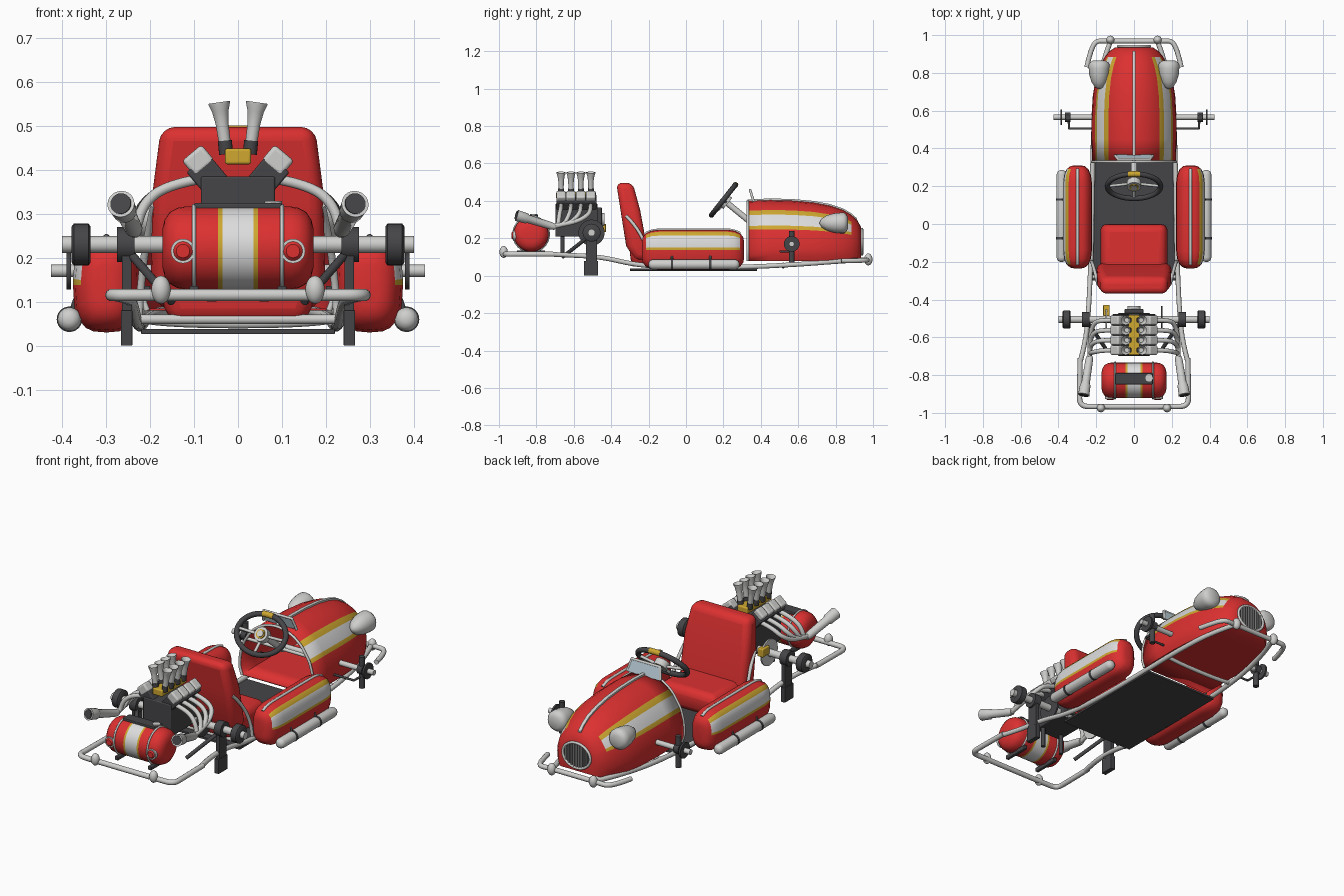
import bpy, bmesh, math
from mathutils import Vector, Matrix

if "Cube" in bpy.data.objects:
    bpy.data.objects.remove(bpy.data.objects["Cube"])


def material(name, r, g, b):
    m = bpy.data.materials.new(name)
    m.use_nodes = True
    m.diffuse_color = (r, g, b, 1)
    m.node_tree.nodes["Principled BSDF"].inputs["Base Color"].default_value = (r, g, b, 1)
    return m


RED = material("red paint", .72, .03, .03)
WHITE = material("white stripe", .72, .72, .72)
YELLOW = material("yellow trim", .62, .39, .03)
DARK = material("dark metal", .06, .06, .065)
SILVER = material("silver metal", .62, .62, .61)
GLASS = material("pale glass", .5, .63, .7)
PAINT = [RED, WHITE, YELLOW]


def finish(name, bm, mats, bevel=0):
    bmesh.ops.recalc_face_normals(bm, faces=bm.faces)
    me = bpy.data.meshes.new(name)
    bm.to_mesh(me)
    bm.free()
    for m in mats:
        me.materials.append(m)
    me.polygons.foreach_set("use_smooth", [True] * len(me.polygons))
    me.set_sharp_from_angle(angle=math.radians(40))
    ob = bpy.data.objects.new(name, me)
    bpy.context.collection.objects.link(ob)
    if bevel:
        mod = ob.modifiers.new("Bevel", 'BEVEL')
        mod.width, mod.segments, mod.limit_method = bevel, 4, 'ANGLE'
        mod.angle_limit = math.radians(40)
    return ob


def loft(name, rings, mats, rule=None, caps=(True, True), bevel=0):
    bm = bmesh.new()
    rows = [[bm.verts.new(p) for p in ring] for ring in rings]
    n = len(rows[0])
    for i, (a, b) in enumerate(zip(rows, rows[1:])):
        for j in range(n):
            k = (j + 1) % n
            f = bm.faces.new((a[j], a[k], b[k], b[j]))
            f.material_index = rule(i, j) if rule else 0
    for cap, row in zip(caps, (rows[0], rows[-1])):
        if cap:
            bm.faces.new(row)
    return finish(name, bm, mats, bevel)


def lathe(name, mat, a, b, profile=((0, 1), (1, 1)), r=1, sides=24, mats=None, rule=None):
    # round part from a to b; the profile holds (fraction of length, radius factor)
    a, b = Vector(a), Vector(b)
    rot = (b - a).to_track_quat('Z', 'Y')
    turn = [2 * math.pi * k / sides for k in range(sides)]
    rings = [[a.lerp(b, t) + rot @ Vector((f * r * math.cos(q), f * r * math.sin(q), 0)) for q in turn]
             for t, f in profile]
    return loft(name, rings, mats or [mat], rule)


ROUND = [(.5 - .5 * math.cos(k * math.pi / 10), max(.02, math.sin(k * math.pi / 10))) for k in range(11)]
CAPSULE = [(0, .3), (.01, .7), (.03, .92), (.05, 1), (.95, 1), (.97, .92), (.99, .7), (1, .3)]


def tube(name, mat, pts, r, cyclic=False):
    cu = bpy.data.curves.new(name, 'CURVE')
    cu.dimensions, cu.bevel_depth, cu.bevel_resolution, cu.use_fill_caps = '3D', r, 3, True
    sp = cu.splines.new('NURBS')
    sp.points.add(len(pts) - 1)
    for p, co in zip(sp.points, pts):
        p.co = (*co, 1)
    sp.order_u, sp.resolution_u = 3, 6
    sp.use_endpoint_u, sp.use_cyclic_u = not cyclic, cyclic
    cu.materials.append(mat)
    ob = bpy.data.objects.new(name, cu)
    bpy.context.collection.objects.link(ob)


def box(name, mat, centre, size, bevel=.006, tilt=0):
    bm = bmesh.new()
    mx = Matrix.Translation(centre) @ Matrix.Rotation(tilt, 4, 'Y') @ Matrix.Diagonal((*size, 1))
    bmesh.ops.create_cube(bm, size=1, matrix=mx)
    finish(name, bm, [mat], bevel)


def slabs(name, mat, levels, bevel):
    rings = [[(-w, y0, z), (w, y0, z), (w, y1, z), (-w, y1, z)] for z, w, y0, y1 in levels]
    loft(name, rings, [mat], bevel=bevel)


# Hood shell with floor, open at the back: sections as (y, half width, top, widest height, bottom)
hood = [(.33, .222, .4, .14, .08), (.45, .225, .405, .14, .08), (.57, .225, .402, .14, .08),
        (.68, .218, .392, .14, .08), (.77, .203, .375, .14, .08), (.84, .178, .352, .14, .08),
        (.885, .155, .325, .145, .082), (.915, .13, .298, .15, .086), (.935, .1, .262, .155, .096)]
half = [0, 12, 24, 29, 45, 53, 64, 76]
arch = half + [90] + [180 - a for a in reversed(half)]


def hood_ring(y, w, top, mid, low):
    pts = [(w * math.cos(math.radians(a)), y, mid + (top - mid) * math.sin(math.radians(a))) for a in arch]
    ends = [(f * w, y, mid + (low - mid) * t) for f, t in ((.93, 1), (.985, .5))]
    return ends + pts + [(-x, q, z) for x, q, z in reversed(ends)]


def hood_rule(i, j):
    return 0 if i > 5 else {4: 2, 5: 1, 6: 2}.get(min(j, 19 - j), 0)


shell = loft("hood", [hood_ring(*h) for h in hood], PAINT, hood_rule, caps=(False, True))
wall = shell.modifiers.new("Thickness", 'SOLIDIFY')
wall.thickness, wall.material_offset = .006, -2
tube("hood_rear_trim", SILVER, hood_ring(*hood[0]), .007)
loft("hood_centre_strip", [[(x, h[0], h[2] + z) for x, z in ((-.009, -.004), (.009, -.004), (.009, .008), (-.009, .008))]
                           for h in hood[:-1]], [SILVER])
# Oval grille with upright bars
oval = [2 * math.pi * k / 28 for k in range(28)]
loft("grille_back", [[(.078 * math.cos(q), y, .182 + .064 * math.sin(q)) for q in oval] for y in (.93, .94)], [DARK])
tube("grille_rim", SILVER, [(.083 * math.cos(q), .941, .182 + .068 * math.sin(q)) for q in oval], .007, True)
for k in range(-4, 5):
    h = .062 * math.sqrt(1 - (k / 5) ** 2)
    lathe("grille_bar", SILVER, (k * .0155, .943, .182 - h), (k * .0155, .943, .182 + h), r=.0035, sides=8)
# Windscreen
panes = [[(x, y, z) for x, z, y in ((-.1, .395, .362), (.1, .395, .362), (.085, .458, .343), (-.085, .458, .343))]]
panes.append([(x, y + .005, z) for x, y, z in panes[0]])
loft("windscreen", panes, [GLASS])
tube("windscreen_frame", SILVER, [panes[0][k] for k in (0, 0, 3, 3, 2, 2, 1, 1)], .007)

# Steering wheel, spokes, hub and column
C, U, V = Vector((0, .2, .405)), Vector((.142, 0, 0)), Vector((0, .065, .082))
AXIS = Vector((0, .77, -.63))
rim = [C + U * math.cos(q) + V * math.sin(q) for q in oval]
tube("steering_wheel_rim", DARK, rim, .014, True)
tube("wheel_top_mark", YELLOW, rim[6:9], .0155)
for a in (0, 180, 270):
    q = math.radians(a)
    tube("wheel_spoke", SILVER, [C + AXIS * .02, C + U * math.cos(q) + V * math.sin(q)], .008)
lathe("wheel_hub", SILVER, C + AXIS * .03, C - AXIS * .005, r=.038)
lathe("wheel_hub_ring", YELLOW, C, C - AXIS * .01, r=.024)
lathe("wheel_hub_cap", SILVER, C, C - AXIS * .014, r=.017)
lathe("steering_column", SILVER, C, C + AXIS * .24, r=.016)
tube("column_support", SILVER, [(-.18, .34, .28), (.18, .34, .28)], .009)

# Seat and floor
slabs("seat_back", RED, [(.08, .18, -.27, -.2), (.16, .198, -.32, -.21), (.35, .194, -.35, -.245),
                         (.497, .175, -.373, -.285)], .032)
slabs("seat_cushion", RED, [(.05, .155, -.29, -.02), (.12, .178, -.3, 0), (.18, .166, -.3, -.008)], .035)
box("floor_pan", DARK, (0, .04, .032), (.44, .68, .012), .002)

# Chassis cross tubes
tube("rear_cross_tube", SILVER, [(-.22, -.28, .06), (.22, -.28, .06)], .011)
tube("front_cross_tube", SILVER, [(-.21, .52, .06), (-.15, .52, .05), (.15, .52, .05), (.21, .52, .06)], .011)
# Bumpers
tube("front_bumper", SILVER, [(-.25, .83, .08), (-.235, .9, .08), (-.205, .97, .083), (-.15, .968, .085), (.15, .968, .085),
                              (.205, .97, .083), (.235, .9, .08), (.25, .83, .08)], .013)
tube("rear_bumper", SILVER, [(-.285, -.71, .115), (-.288, -.88, .115), (-.288, -.965, .115), (-.2, -.967, .115),
                             (.2, -.967, .115), (.288, -.965, .115), (.288, -.88, .115), (.285, -.71, .115)], .014)

# Side pod sections: squarish outline, stripe on the outer side
upper = [0, 3, 20, 38, 60, 75, 90]
pod_angles = upper + [105, 120, 142, 160, 180, 200, 218, 240, 255, 270, 285, 300, 322, 340]


def power(v, e):
    return math.copysign(abs(v) ** e, v)


def pod_ring(s, y, f):
    pts = []
    for a in pod_angles:
        c, d = math.cos(math.radians(a)), math.sin(math.radians(a))
        pts.append((s * (.299 + .076 * f * power(c, .7)), y, .138 + .108 * (.25 + .75 * f) * power(d, .7)))
    return pts


def pod_rule(i, j):
    return {0: 2, 1: 1, 2: 1, 3: 2}.get(j, 0) if 1 < i < 7 else 0


pod_path = [(-.235, .25), (-.231, .5), (-.215, .76), (-.185, .93), (-.14, 1), (.22, 1), (.26, .93), (.29, .76),
            (.306, .5), (.31, .25)]
for s in (-1, 1):
    loft("side_pod", [pod_ring(s, y, f) for y, f in pod_path], PAINT, pod_rule)
    tube("pod_top_strip", SILVER, [(s * .299, y, .138 + .108 * (.25 + .75 * f)) for y, f in pod_path[2:8]], .008)
    lathe("side_pipe", SILVER, (s * .383, -.2, .06), (s * .383, .285, .06), CAPSULE, .027)
    for y in (-.075, .13):
        lathe("side_pipe_band", DARK, (s * .383, y - .006, .06), (s * .383, y + .006, .06), r=.029)
        tube("side_pipe_bracket", DARK, [(s * .383, y, .06), (s * .368, y, .105)], .007)
    # Main rail from the rear loop to the nose
    tube("frame_rail", SILVER, [(s * .285, -.73, .115), (s * .255, -.62, .11), (s * .24, -.45, .1), (s * .232, -.28, .06),
                                (s * .225, -.1, .045), (s * .22, .3, .045), (s * .21, .6, .06), (s * .17, .85, .08),
                                (s * .125, .965, .085)], .013)
    tube("seat_strut", SILVER, [(s * .19, -.32, .32), (s * .22, -.2, .2), (s * .225, -.2, .06)], .009)
    for y, x, z in ((.975, .125, .087), (-.975, .175, .127)):
        lathe("overrider", SILVER, (s * x, y, z - .032), (s * x, y, z + .032), ROUND, .022)
    # Headlamp
    lathe("headlamp", SILVER, (s * .185, .715, .282), (s * .185, .866, .282),
          [(0, .1), (.07, .42), (.25, .74), (.5, .94), (.72, 1), (.86, 1), (.94, .85), (1, .55)], .055)
    # Front axle end
    lathe("front_axle", SILVER, (0, .565, .17), (s * .425, .565, .17), r=.014)
    lathe("front_hub", DARK, (s * .335, .565, .17), (s * .365, .565, .17), r=.026)
    lathe("front_disc", DARK, (s * .38, .565, .17), (s * .39, .565, .17), r=.042)
    lathe("front_kingpin", DARK, (s * .35, .565, .07), (s * .35, .565, .24), r=.015)
    tube("steering_arm", DARK, [(s * .345, .565, .13), (s * .345, .505, .13), (s * .34, .505, .13), (s * .2, .505, .13)], .006)
    # Rear axle end
    lathe("rear_axle", SILVER, (0, -.505, .23), (s * .4, -.505, .23), r=.019)
    lathe("rear_outer_hub", DARK, (s * .335, -.505, .23), (s * .378, -.505, .23), [(0, .85), (.12, 1), (.88, 1), (1, .85)], .048)
    lathe("rear_inner_hub", DARK, (s * .235, -.505, .23), (s * .275, -.505, .23), r=.04)
    lathe("rear_disc", SILVER if s < 0 else DARK, (s * .142, -.505, .23), (s * .15, -.505, .23), r=.07, sides=32)
    box("rear_leg", DARK, (s * .253, -.505, .115), (.022, .06, .21), .002)
    box("rear_foot", DARK, (s * .253, -.508, .04), (.026, .076, .08), .002)
    tube("engine_strut", DARK, [(s * .245, -.52, .21), (s * .15, -.66, .1)], .01)
    tube("engine_post", DARK, [(s * .06, -.66, .1), (s * .06, -.66, .28)], .011)
    # Cylinder bank, covers and intake trumpets
    box("cylinder_bank", DARK, (s * .068, -.585, .386), (.065, .215, .075), .005, s * .7)
    for k in range(4):
        y = -.668 + k * .053
        box("bank_cover", SILVER, (s * .09, y, .42), (.058, .051, .048), .009, s * .7)
        lathe("trumpet_collar", DARK, (s * .027, y, .435), (s * .03, y, .466), r=.016, sides=16)
        lathe("intake_trumpet", SILVER, (s * .03, y, .46), (s * .043, y, .553),
              [(0, .55), (.5, .6), (.78, .76), (.94, .97), (1, 1), (.97, .85), (.6, .5)], .025, 18)
        tube("exhaust_header", SILVER, [(s * .09, y, .378), (s * .16, y, .365), (s * .215, y - .01, .325),
                                        (s * .235, .5 * y - .35, .255 + .008 * k), (s * .236, -.72, .265)], .012)
    lathe("exhaust_megaphone", SILVER, (s * .234, -.7, .26), (s * .266, -.905, .322),
          [(0, .5), (.1, .65), (.7, .72), (.74, .9), (.95, .95), (1, 1)], .031)
    lathe("exhaust_mouth", DARK, (s * .266, -.904, .322), (s * .267, -.908, .323), r=.024)
    # Tail lamp, tank strap and stand
    lathe("tail_lamp_rim", SILVER, (s * .125, -.9, .215), (s * .125, -.926, .215), r=.028)
    lathe("tail_lamp", RED, (s * .125, -.9, .215), (s * .125, -.932, .215), [(0, 1), (.8, 1), (1, .7)], .022)
    tube("tank_strap", SILVER, [(s * .1, -.828 + .096 * math.cos(q), .222 + .096 * math.sin(q)) for q in oval], .005, True)
    box("tank_stand", DARK, (s * .1, -.828, .125), (.02, .15, .022), .004)

# Engine core
box("engine_block", DARK, (0, -.585, .297), (.168, .226, .176), .005)
box("engine_front_cover", DARK, (0, -.465, .29), (.1, .03, .15), .006)
lathe("engine_pulley", SILVER, (0, -.455, .3), (0, -.435, .3), r=.035)
box("intake_manifold", YELLOW, (0, -.588, .43), (.06, .212, .036), .006)
box("brake_caliper", YELLOW, (-.146, -.458, .255), (.034, .06, .045), .005)
# Fuel tank with stripes by position along its length
tank = [(0, .45), (.015, .68), (.05, .87), (.1, .97), (.15, 1), (.369, 1), (.397, 1), (.603, 1), (.631, 1),
        (.85, 1), (.9, .97), (.95, .87), (.985, .68), (1, .45)]
lathe("fuel_tank", RED, (-.172, -.828, .222), (.172, -.828, .222), tank, .094, 32, PAINT,
      lambda i, j: {5: 2, 6: 1, 7: 2}.get(i, 0))
box("tank_top_plate", DARK, (0, -.82, .316), (.2, .06, .016), .004)
lathe("tank_cap", SILVER, (.08, -.815, .31), (.08, -.815, .329), r=.02)
